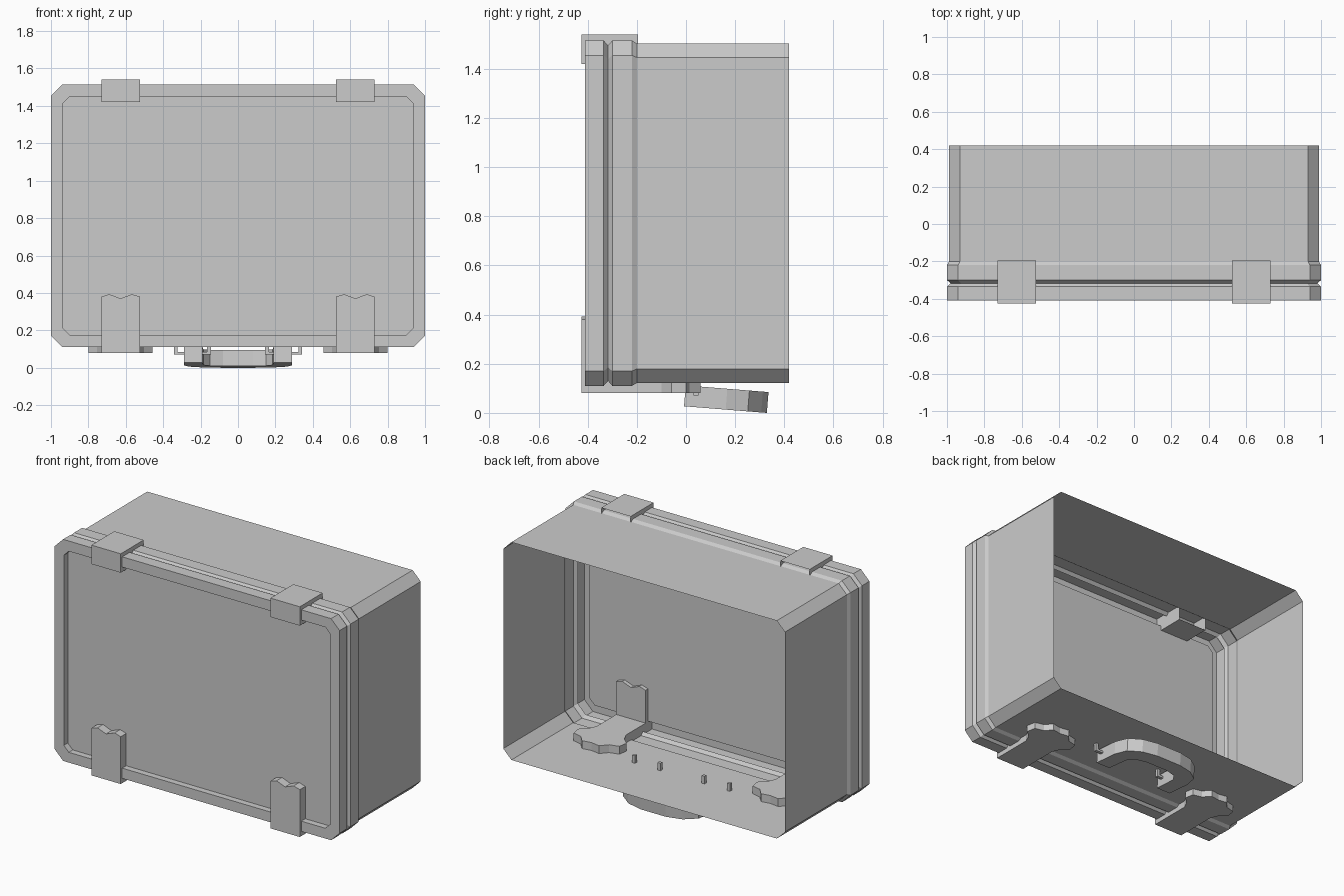
import bpy, bmesh, math
from mathutils import Matrix, Vector

cube = bpy.data.objects.get("Cube")
if cube:
    bpy.data.objects.remove(cube, do_unlink=True)

grey = bpy.data.materials.new("plain_grey")
grey.use_nodes = True
grey.diffuse_color = (0.6, 0.6, 0.6, 1)
grey.node_tree.nodes["Principled BSDF"].inputs["Base Color"].default_value = (0.6, 0.6, 0.6, 1)


def finish(name, bm, normals=True):
    if normals:
        bmesh.ops.recalc_face_normals(bm, faces=bm.faces)
    mesh = bpy.data.meshes.new(name)
    bm.to_mesh(mesh)
    bm.free()
    mesh.materials.append(grey)
    obj = bpy.data.objects.new(name, mesh)
    bpy.context.collection.objects.link(obj)
    return obj


def ring(bm, y, inset, c):
    """Rectangle with cut corners, upright at depth y."""
    w, lo, hi = 1 - inset, 0.11 + inset, 1.515 - inset
    pts = [(w - c, lo), (w, lo + c), (w, hi - c), (w - c, hi),
           (c - w, hi), (-w, hi - c), (-w, lo + c), (c - w, lo)]
    return [bm.verts.new((x, y, z)) for x, z in pts]


def shell(name, sections, cap=False):
    """Thin skin through rings listed from front to back."""
    bm = bmesh.new()
    rings = [ring(bm, *s) for s in sections]
    for a, b in zip(rings, rings[1:]):
        for i in range(8):
            j = (i + 1) % 8
            bm.faces.new((a[i], b[i], b[j], a[j]))
    if cap:
        bm.faces.new(rings[0])
    return finish(name, bm)


def prism(name, pts, axis, start, end):
    """Extrude a flat outline along y or z."""
    bm = bmesh.new()
    place = {"y": lambda p: (p[0], start, p[1]), "z": lambda p: (p[0], p[1], start)}[axis]
    face = bm.faces.new([bm.verts.new(place(p)) for p in pts])
    out = bmesh.ops.extrude_face_region(bm, geom=[face])
    move = Vector((0, end - start, 0)) if axis == "y" else Vector((0, 0, end - start))
    bmesh.ops.translate(bm, vec=move, verts=[v for v in out["geom"] if isinstance(v, bmesh.types.BMVert)])
    return finish(name, bm)


def box(name, lo, hi, open_back=False):
    bm = bmesh.new()
    bmesh.ops.create_cube(bm, size=1)
    for v in bm.verts:
        v.co = [lo[i] if v.co[i] < 0 else hi[i] for i in range(3)]
    if open_back:
        back = [f for f in bm.faces if f.normal.y > 0.9]
        bmesh.ops.delete(bm, geom=back, context="FACES_ONLY")
    return finish(name, bm)


def mirrored(half, centre=0):
    """Complete an outline given for one side, without repeating centre points."""
    other = [(-x, y) for x, y in reversed(half) if x > 0]
    return [(x + centre, y) for x, y in half + other]


# Case: lid with sunken panel, and deep body open at the back
shell("lid", [(-0.37, 0.065, 0.035), (-0.41, 0.065, 0.035), (-0.41, 0, 0.06),
              (-0.335, 0, 0.06), (-0.317, 0.02, 0.055)], cap=True)
shell("body", [(-0.317, 0.02, 0.055), (-0.3, 0, 0.06), (-0.22, 0, 0.06),
               (-0.2, 0.012, 0.057), (0.42, 0.012, 0.057)])

wing = [(0, -0.41), (0.103, -0.41), (0.103, -0.15), (0.125, -0.1), (0.17, -0.06),
        (0.16, 0.0), (0.1, 0.015), (0.06, 0.06), (0, 0.05)]
board = [(0, 0.08), (0.103, 0.08), (0.103, 0.38), (0.06, 0.393), (0, 0.37)]

for side, s in (("left", 1), ("right", -1)):
    cx = 0.628 * s
    # Hinge block over the top seam
    box(side + "_hinge", (cx - 0.103, -0.425, 1.42), (cx + 0.103, -0.195, 1.54), open_back=True)
    # Latch: upright board and winged foot below
    prism(side + "_latch_board", mirrored(board, cx), "y", -0.425, -0.345)
    prism(side + "_latch_wing", mirrored(wing, cx), "z", 0.08, 0.172)
    # Staple holding the handle arm
    for part, px in (("outer", 0.333), ("inner", 0.155)):
        x = px * s
        box(f"{side}_{part}_staple_pin", (x - 0.01, 0.03, 0.07), (x + 0.01, 0.05, 0.17))
    xs = sorted((0.145 * s, 0.343 * s))
    box(side + "_staple_bar", (xs[0], 0.03, 0.07), (xs[1], 0.05, 0.085))

# Curved carrying handle, slightly drooping
outer = [(0.29, 0), (0.29, 0.17), (0.265, 0.26), (0.19, 0.315), (0.09, 0.338)]
inner = [(0.08, 0.225), (0.15, 0.205), (0.185, 0.16), (0.19, 0)]
half = outer + inner
outline = outer + [(-x, y) for x, y in reversed(outer)] + [(-x, y) for x, y in reversed(inner)] + inner
handle = prism("handle", outline, "z", 0.0, 0.085)
handle.data.transform(Matrix.Translation((0, -0.008, 0.027)) @ Matrix.Rotation(math.radians(-4.6), 4, "X"))
